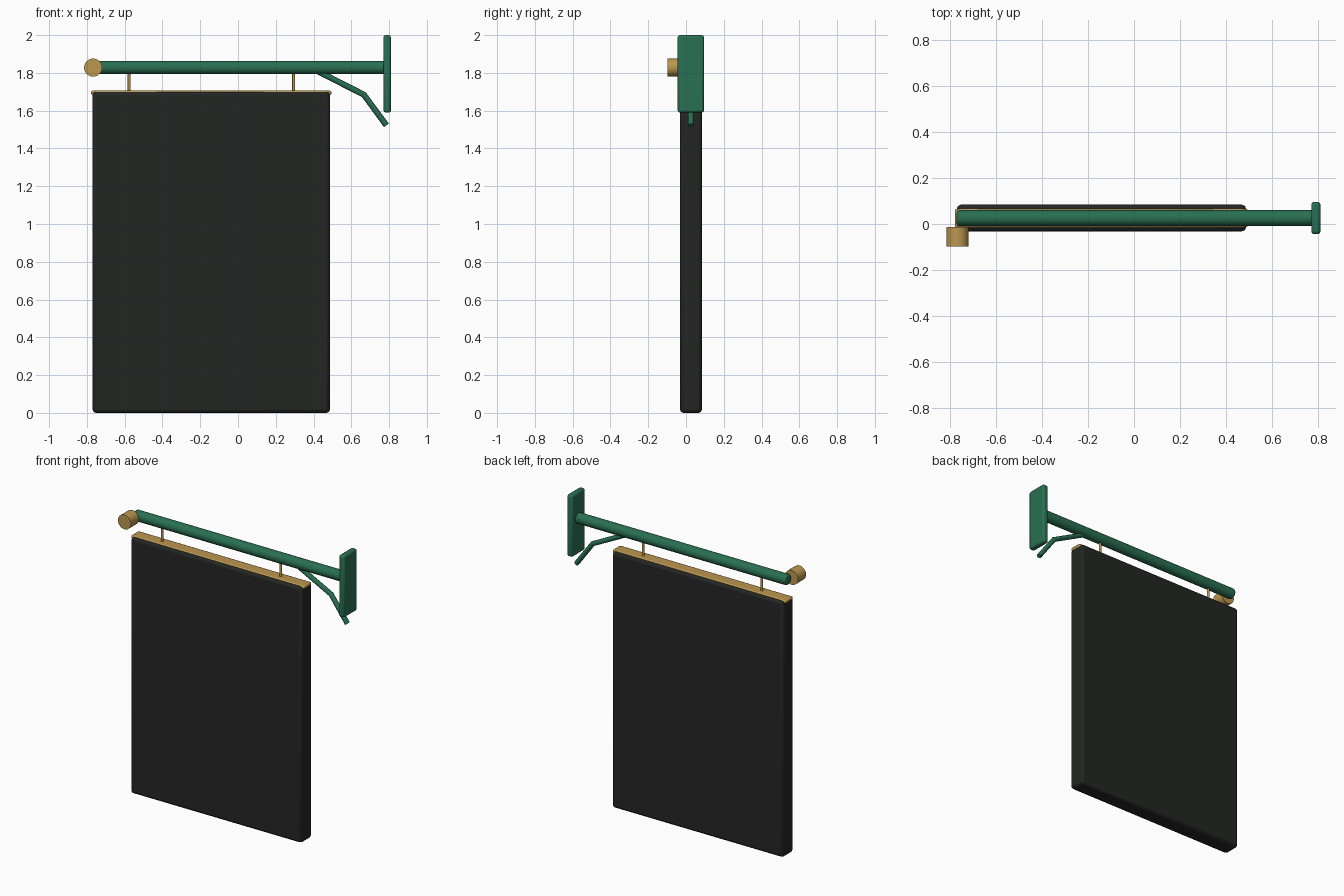
import bpy, math
from mathutils import Vector

if "Cube" in bpy.data.objects:
    bpy.data.objects.remove(bpy.data.objects["Cube"])

YC = 0.026  # depth of the sign's centre plane


def material(name, rgb):
    m = bpy.data.materials.new(name)
    m.diffuse_color = (*rgb, 1)
    m.use_nodes = True
    m.node_tree.nodes["Principled BSDF"].inputs["Base Color"].default_value = m.diffuse_color
    return m


GREEN = material("green_paint", (0.022, 0.16, 0.085))
GOLD = material("gold", (0.50, 0.31, 0.08))
BLACK = material("blackboard", (0.017, 0.019, 0.017))


def finish(ob, name, mat, bevel=0.0, segments=2, angle=35):
    ob.name = name
    ob.data.materials.append(mat)
    bpy.ops.object.shade_smooth_by_angle(angle=math.radians(angle))
    if bevel:
        b = ob.modifiers.new("bevel", "BEVEL")
        b.width, b.segments = bevel, segments
        b.limit_method = "ANGLE"
        b.angle_limit = math.radians(40)
    return ob


def box(name, lo, hi, mat, bevel, segments=2):
    lo, hi = Vector(lo), Vector(hi)
    bpy.ops.mesh.primitive_cube_add(size=1, location=(lo + hi) / 2)
    ob = bpy.context.object
    ob.scale = hi - lo
    bpy.ops.object.transform_apply(location=False, rotation=False, scale=True)
    return finish(ob, name, mat, bevel, segments)


def rod(name, a, b, r, mat, bevel=0.0, sides=24):
    a, b = Vector(a), Vector(b)
    d = b - a
    bpy.ops.mesh.primitive_cylinder_add(vertices=sides, radius=r, depth=d.length,
                                        location=(a + b) / 2,
                                        rotation=d.to_track_quat("Z", "Y").to_euler())
    return finish(bpy.context.object, name, mat, bevel)


# hanging board with its gold top rail
box("sign_board", (-0.77, YC - 0.058, 0), (0.487, YC + 0.058, 1.70), BLACK, 0.018)
box("top_rail", (-0.778, YC - 0.04, 1.684), (0.495, YC + 0.04, 1.706), GOLD, 0.008)

# two hanger rods
for i, x in enumerate((-0.576, 0.295)):
    rod(f"hanger_{i + 1}", (x, YC, 1.69), (x, YC, 1.81), 0.008, GOLD, sides=12)

# horizontal arm and wall plate
rod("arm", (-0.77, YC, 1.828), (0.79, YC, 1.828), 0.035, GREEN, 0.01)
box("wall_plate", (0.77, YC - 0.07, 1.59), (0.81, YC + 0.07, 2.0), GREEN, 0.012)

# end finial: short drum facing the front
rod("finial", (-0.767, -0.097, 1.828), (-0.767, -0.013, 1.828), 0.048, GOLD)
bpy.ops.object.shade_smooth()

# bent brace under the arm
cu = bpy.data.curves.new("brace", "CURVE")
cu.dimensions = "3D"
cu.bevel_depth, cu.bevel_resolution, cu.use_fill_caps = 0.016, 2, True
sp = cu.splines.new("POLY")
path = [(0.40, 1.82), (0.666, 1.685), (0.786, 1.522)]
sp.points.add(len(path) - 1)
for p, (x, z) in zip(sp.points, path):
    p.co = (x, YC, z, 1)
brace = bpy.data.objects.new("brace", cu)
bpy.context.collection.objects.link(brace)
bpy.ops.object.select_all(action="DESELECT")
bpy.context.view_layer.objects.active = brace
brace.select_set(True)
bpy.ops.object.convert(target="MESH")
finish(bpy.context.object, "brace", GREEN, angle=50)
